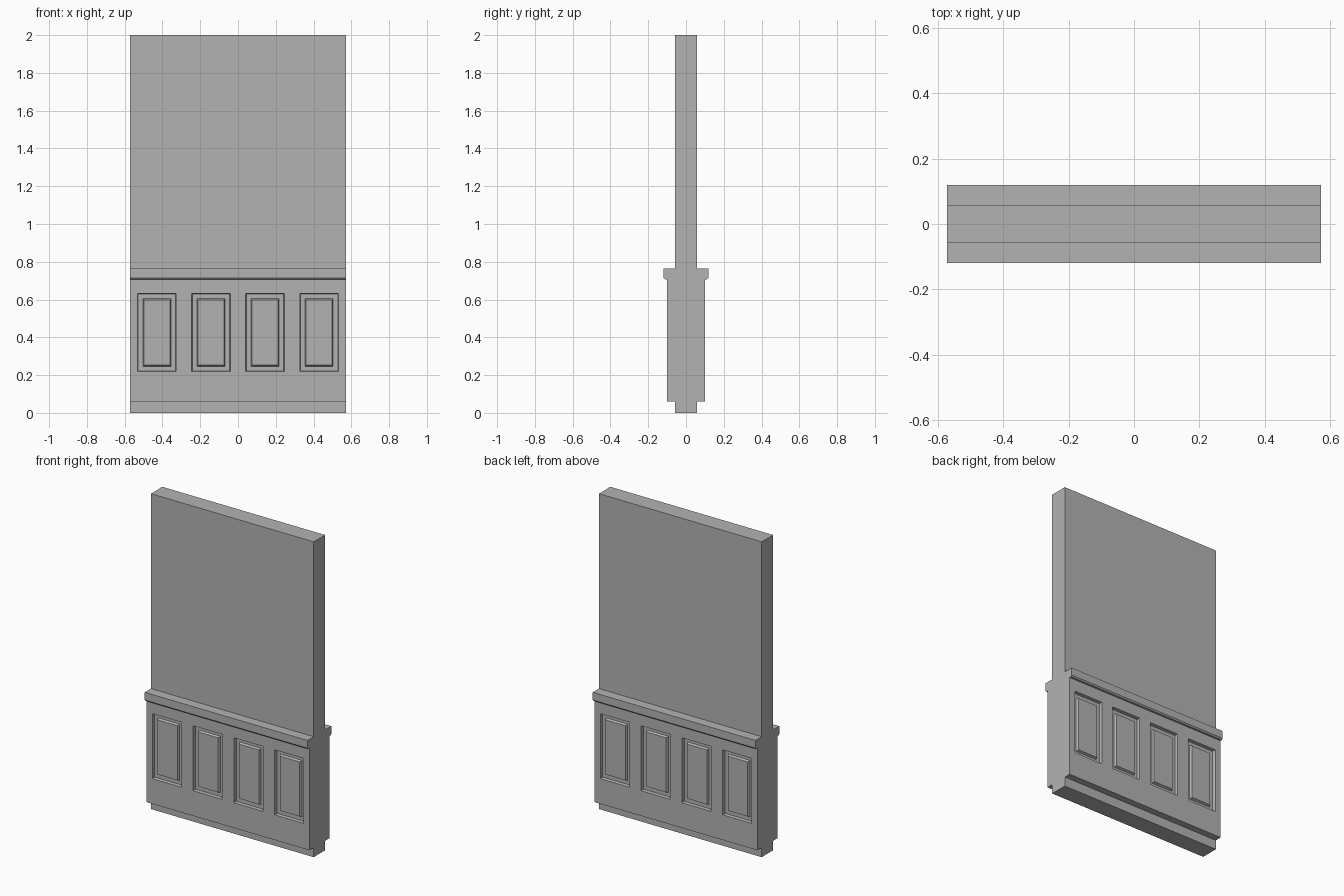
import bpy, bmesh

cube = bpy.data.objects.get("Cube")
if cube:
    bpy.data.objects.remove(cube, do_unlink=True)

HALF_WIDTH = 0.571
WAINSCOT_Y = 0.10
PANEL_CENTRES = [-0.429, -0.143, 0.143, 0.429]
PANEL_HALF = 0.102
PANEL_BOTTOM, PANEL_TOP = 0.22, 0.632

# Plain grey paint
grey = bpy.data.materials.new("grey_paint")
colour = (0.45, 0.45, 0.45, 1)
grey.use_nodes = True
grey.diffuse_color = colour
grey.node_tree.nodes["Principled BSDF"].inputs["Base Color"].default_value = colour

# Half section of the wall (y, z): foot, wainscot, chair rail, upper wall
half = [(0.057, 0), (0.057, 0.06), (WAINSCOT_Y, 0.06), (WAINSCOT_Y, 0.707),
        (0.112, 0.707), (0.119, 0.715), (0.119, 0.764), (0.057, 0.764), (0.057, 2)]
section = half + [(-y, z) for y, z in reversed(half)]

# Extrude the mirrored section along the width
bm = bmesh.new()
end = bm.faces.new([bm.verts.new((-HALF_WIDTH, y, z)) for y, z in section])
ext = bmesh.ops.extrude_face_region(bm, geom=[end], use_keep_orig=True)
moved = [v for v in ext["geom"] if isinstance(v, bmesh.types.BMVert)]
bmesh.ops.translate(bm, verts=moved, vec=(2 * HALF_WIDTH, 0, 0))
bmesh.ops.recalc_face_normals(bm, faces=bm.faces)


def wainscot_faces():
    return [f for f in bm.faces if abs(f.normal.y) > 0.99
            and abs(abs(f.calc_center_median().y) - WAINSCOT_Y) < 0.001]


def cut(point, normal):
    """Split only the two large wainscot faces along a plane."""
    bm.normal_update()
    faces = wainscot_faces()
    edges = {e for f in faces for e in f.edges}
    verts = {v for f in faces for v in f.verts}
    bmesh.ops.bisect_plane(bm, geom=faces + list(edges) + list(verts),
                           plane_co=point, plane_no=normal, dist=1e-5)


for z in (PANEL_BOTTOM, PANEL_TOP):
    cut((0, 0, z), (0, 0, 1))
for cx in PANEL_CENTRES:
    for side in (-PANEL_HALF, PANEL_HALF):
        cut((cx + side, 0, 0), (1, 0, 0))
bm.normal_update()

# Recessed panels with a raised, bevelled field
panels = []
for f in wainscot_faces():
    c = f.calc_center_median()
    if PANEL_BOTTOM < c.z < PANEL_TOP and any(abs(c.x - p) < 0.01 for p in PANEL_CENTRES):
        panels.append(f)
for thickness, depth in ((0.004, -0.02), (0.034, 0), (0.009, 0.014)):
    bmesh.ops.inset_individual(bm, faces=panels, thickness=thickness, depth=depth)
    bm.normal_update()

mesh = bpy.data.meshes.new("panelled_wall")
bm.to_mesh(mesh)
bm.free()
mesh.materials.append(grey)
wall = bpy.data.objects.new("panelled_wall", mesh)
bpy.context.collection.objects.link(wall)
